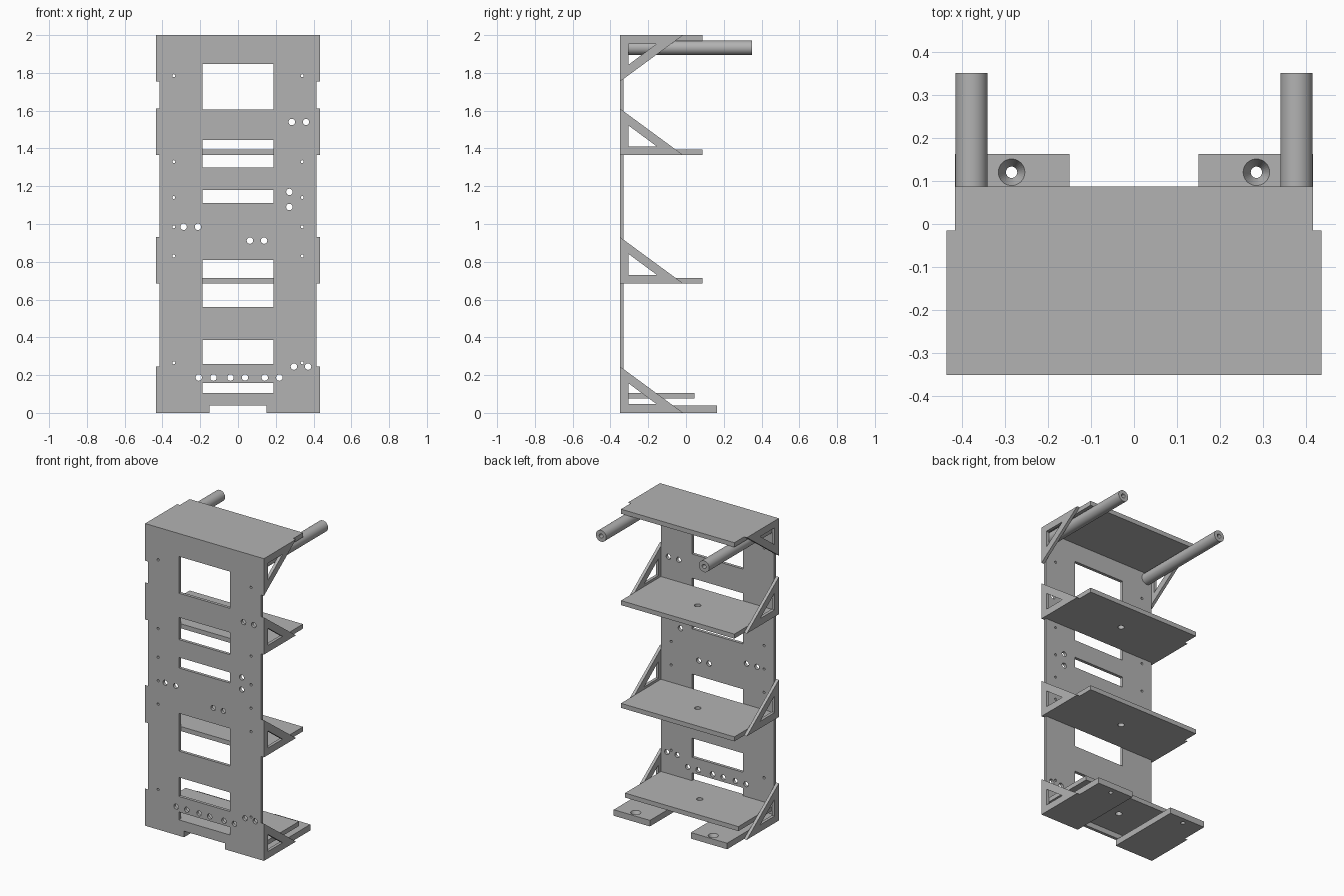
import bpy, bmesh
from math import cos, sin, pi, tau
from mathutils import Matrix, Vector

cube = bpy.data.objects.get("Cube")
if cube:
    bpy.data.objects.remove(cube, do_unlink=True)

grey = bpy.data.materials.new("plain_grey")
grey.use_nodes = True
grey.diffuse_color = (0.45, 0.45, 0.45, 1)
grey.node_tree.nodes["Principled BSDF"].inputs["Base Color"].default_value = grey.diffuse_color


def add_object(name, mesh):
    mesh.name = name
    mesh.materials.clear()
    mesh.materials.append(grey)
    obj = bpy.data.objects.new(name, mesh)
    bpy.context.collection.objects.link(obj)
    return obj


def smooth(obj):
    bpy.ops.object.select_all(action='DESELECT')
    obj.select_set(True)
    bpy.context.view_layer.objects.active = obj
    bpy.ops.object.shade_smooth_by_angle()


def rect(x0, x1, y0, y1):
    return [(x0, y0), (x1, y0), (x1, y1), (x0, y1)]


def circle(x, y, r, n=24):
    return [(x + r * cos(tau * i / n), y + r * sin(tau * i / n)) for i in range(n)]


def frame(x_axis, y_axis):
    x, y = Vector(x_axis), Vector(y_axis)
    return Matrix((x, y, x.cross(y))).transposed().to_4x4()


FLAT = frame((1, 0, 0), (0, 1, 0))
FRONT = frame((1, 0, 0), (0, 0, 1))
SIDE = frame((0, 1, 0), (0, 0, 1))


def plate(name, loops, thickness, plane, centre):
    """Extrude an outline with holes in the given plane."""
    curve = bpy.data.curves.new(name, 'CURVE')
    curve.dimensions = '2D'
    curve.fill_mode = 'BOTH'
    curve.extrude = thickness / 2
    for loop in loops:
        spline = curve.splines.new('POLY')
        spline.points.add(len(loop) - 1)
        for point, (x, y) in zip(spline.points, loop):
            point.co = (x, y, 0, 1)
        spline.use_cyclic_u = True
    temp = bpy.data.objects.new(name + "_outline", curve)
    bpy.context.collection.objects.link(temp)
    bpy.context.view_layer.update()
    mesh = bpy.data.meshes.new_from_object(
        temp.evaluated_get(bpy.context.evaluated_depsgraph_get()))
    bpy.data.objects.remove(temp, do_unlink=True)
    mesh.transform(Matrix.Translation(centre) @ plane)
    bm = bmesh.new()
    bm.from_mesh(mesh)
    bmesh.ops.remove_doubles(bm, verts=bm.verts, dist=1e-5)
    bmesh.ops.recalc_face_normals(bm, faces=bm.faces)
    for f in bm.faces:
        f.smooth = False
    bm.to_mesh(mesh)
    bm.free()
    return add_object(name, mesh)


W, FACE, BACK, T = 0.415, -0.35, -0.33, 0.03

# Front panel with windows, cable holes and screw holes
outline = [(-W, 0), (-0.15, 0), (-0.15, 0.04), (0.15, 0.04),
           (0.15, 0), (W, 0), (W, 2), (-W, 2)]
windows = [(1.605, 1.848), (1.298, 1.445), (1.11, 1.18),
           (0.56, 0.81), (0.26, 0.386), (0.105, 0.157)]
cable_holes = [(0.285, 1.54), (0.36, 1.54), (0.272, 1.17), (0.272, 1.09),
               (-0.288, 0.985), (-0.212, 0.985), (0.063, 0.912), (0.138, 0.912),
               (0.296, 0.245), (0.371, 0.245)]
cable_holes += [(x, 0.187) for x in (-0.208, -0.13, -0.04, 0.037, 0.142, 0.219)]
screw_heights = (1.785, 1.33, 1.14, 0.985, 0.83, 0.265)
loops = [outline] + [rect(-0.188, 0.187, a, b) for a, b in windows]
loops += [circle(x, z, 0.017) for x, z in cable_holes]
loops += [circle(s * 0.34, z, 0.008, 12) for z in screw_heights for s in (-1, 1)]
plate("front_panel", loops, BACK - FACE, FRONT, (0, (FACE + BACK) / 2, 1))
bpy.data.objects["front_panel"].data.transform(Matrix.Translation((0, 0, -1)))

# Shelves with a centre hole, and the solid top
for name, z, depth in (("bottom_shelf", 0.075, 0.045),
                       ("lower_shelf", 0.685, 0.087), ("upper_shelf", 1.365, 0.087)):
    hole = circle(0, (BACK + depth) / 2, 0.02)
    plate(name, [rect(-W, W, BACK, depth), hole], T, FLAT, (0, 0, z + T / 2))
plate("top_plate", [rect(-W, W, BACK, 0.087)], T, FLAT, (0, 0, 2 - T / 2))

# Triangular side brackets, the top pair hanging down
for label, z, up in (("base", 0, 1), ("lower", 0.685, 1), ("upper", 1.365, 1), ("top", 2, -1)):
    outer = [(FACE, z), (-0.015, z), (FACE, z + up * 0.246)]
    inner = [(-0.305, z + up * 0.046), (-0.155, z + up * 0.046), (-0.305, z + up * 0.157)]
    for side, s in (("left", 1), ("right", -1)):
        plate(f"{label}_bracket_{side}", [outer, inner], 0.02, SIDE, (s * 0.425, 0, 0))

for side, s in (("left", 1), ("right", -1)):
    # Feet with a countersunk hole
    foot = plate(f"foot_{side}", [rect(0.15 * s, W * s, BACK, 0.163)], 0.04, FLAT, (0, 0, 0.02))
    bm = bmesh.new()
    bmesh.ops.create_cone(bm, cap_ends=True, segments=32, radius1=0.0088, radius2=0.0352,
                          depth=0.06, matrix=Matrix.Translation((s * 0.284, 0.12, 0.02)))
    mesh = bpy.data.meshes.new("sink")
    bm.to_mesh(mesh)
    bm.free()
    cutter = add_object(f"countersink_cutter_{side}", mesh)
    cutter.hide_render = True
    cutter.hide_set(True)
    cut = foot.modifiers.new("countersink", 'BOOLEAN')
    cut.operation = 'DIFFERENCE'
    cut.solver = 'EXACT'
    cut.object = cutter
    bpy.context.view_layer.objects.active = foot
    bpy.ops.object.modifier_apply(modifier=cut.name)
    bpy.data.objects.remove(cutter, do_unlink=True)

    # Round rods with a blind hole in the back end
    r, h, end = 0.0375, 0.014, 0.35
    profile = [(0, BACK), (r, BACK), (r, end), (h, end), (h, end - 0.1), (0, end - 0.1)]
    bm = bmesh.new()
    verts = [bm.verts.new((x, y, 0)) for x, y in profile]
    edges = [bm.edges.new(pair) for pair in zip(verts, verts[1:])]
    bmesh.ops.spin(bm, geom=verts + edges, cent=(0, 0, 0), axis=(0, 1, 0),
                   angle=2 * pi, steps=40)
    bmesh.ops.remove_doubles(bm, verts=bm.verts, dist=1e-5)
    bmesh.ops.recalc_face_normals(bm, faces=bm.faces)
    bmesh.ops.translate(bm, verts=bm.verts, vec=(s * 0.377, 0, 1.933))
    mesh = bpy.data.meshes.new("rod")
    bm.to_mesh(mesh)
    bm.free()
    smooth(add_object(f"rod_{side}", mesh))
